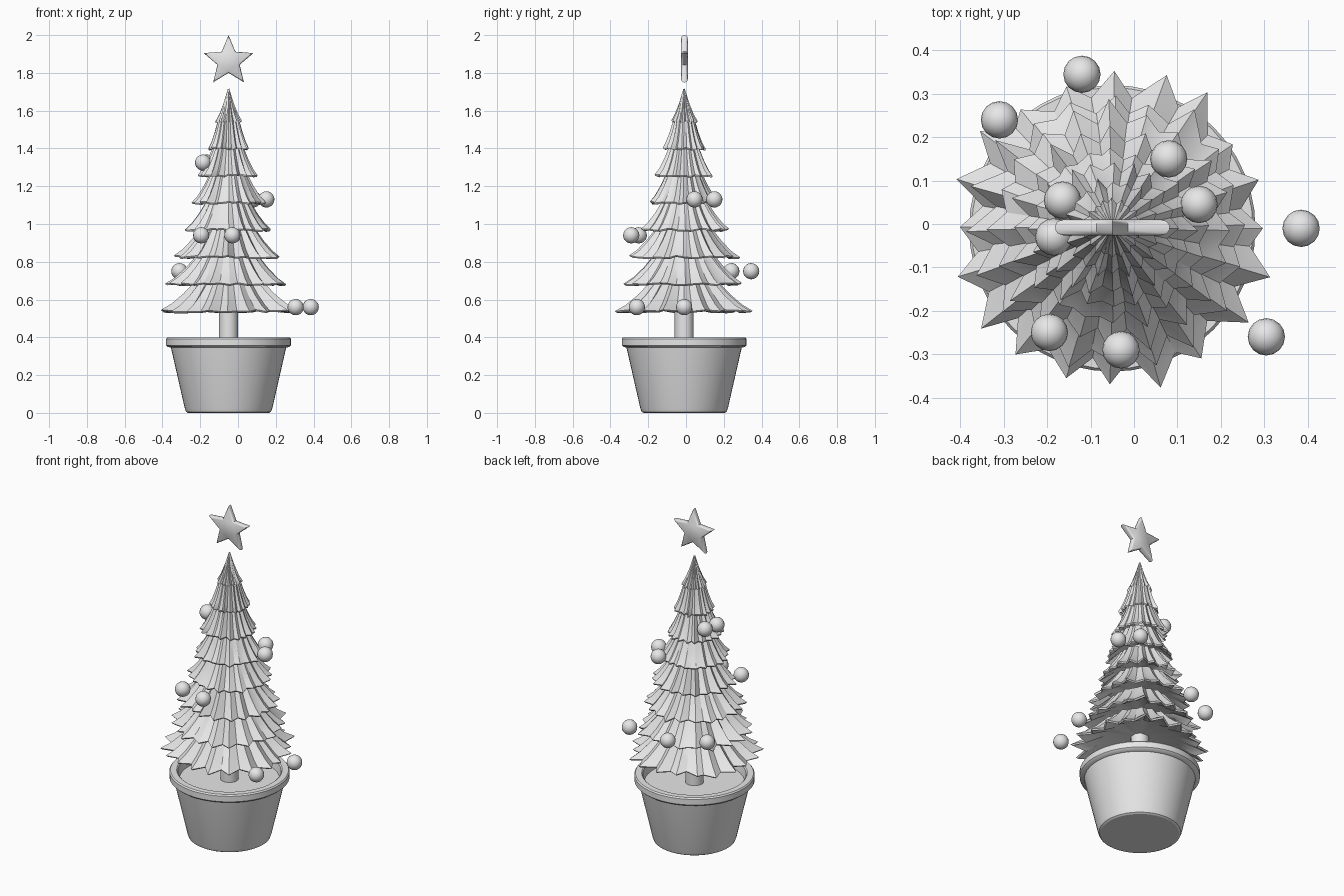
import bpy, bmesh, math, random
from mathutils import Matrix, Vector

if "Cube" in bpy.data.objects:
    bpy.data.objects.remove(bpy.data.objects["Cube"])
random.seed(4)
CX, CY = -0.05, -0.01

grey = bpy.data.materials.new("plain grey")
grey.use_nodes = True
grey.diffuse_color = (0.8, 0.8, 0.8, 1)
grey.node_tree.nodes["Principled BSDF"].inputs["Base Color"].default_value = (0.8, 0.8, 0.8, 1)


def finish(name, bm, location, angle=30):
    bmesh.ops.recalc_face_normals(bm, faces=bm.faces)
    mesh = bpy.data.meshes.new(name)
    bm.to_mesh(mesh)
    bm.free()
    mesh.materials.append(grey)
    obj = bpy.data.objects.new(name, mesh)
    bpy.context.collection.objects.link(obj)
    obj.location = location
    bpy.ops.object.select_all(action='DESELECT')
    obj.select_set(True)
    bpy.context.view_layer.objects.active = obj
    bpy.ops.object.shade_smooth_by_angle(angle=math.radians(angle))
    return obj


def skin(bm, rings):
    """Join rings of points with quads and close both ends."""
    loops = [[bm.verts.new(p) for p in ring] for ring in rings]
    for a, b in zip(loops, loops[1:]):
        for i in range(len(a)):
            j = (i + 1) % len(a)
            bm.faces.new((a[i], a[j], b[j], b[i]))
    bm.faces.new(loops[0])
    bm.faces.new(loops[-1])


def lathe(name, profile, sides):
    bm = bmesh.new()
    turn = [2 * math.pi * i / sides for i in range(sides)]
    skin(bm, [[(r * math.cos(a), r * math.sin(a), z) for a in turn] for r, z in profile])
    return finish(name, bm, (CX, CY, 0))


# Pot with rolled rim and soil, then the trunk
lathe("pot", [(0.215, 0), (0.225, 0.006), (0.232, 0.025), (0.305, 0.345), (0.322, 0.35),
              (0.33, 0.358), (0.33, 0.392), (0.324, 0.4), (0.29, 0.4), (0.283, 0.394),
              (0.275, 0.345)], 48)
lathe("trunk", [(0.05, 0.33), (0.05, 0.75), (0.025, 1.4)], 24)


# Pleated skirts of foliage, each tucked under the one above
def foliage(name, radius, z, neck, height, points=20):
    count = points * 2
    reach = [random.uniform(0.9, 1.04) if i % 2 == 0 else random.uniform(0.8, 0.87)
             for i in range(count)]
    sway = [random.uniform(-0.03, 0.03) for i in range(count)]
    lift = [random.uniform(0, 0.012) for i in range(count)]

    def ring(r, h, pleat):
        pts = []
        for i in range(count):
            a = 2 * math.pi * i / count + sway[i] * pleat
            rr = r * (1 + (reach[i] - 1) * pleat)
            pts.append((rr * math.cos(a), rr * math.sin(a), h + lift[i] * pleat))
        return pts

    span = radius - neck
    rings = [ring(neck * 0.45 + 0.002, height * 1.12 if neck > 0.01 else height, 0.6)]
    for t, drop in ((0, 0), (0.35, 0.44), (0.7, 0.79), (1, 1)):
        rings.append(ring(neck + span * t, height * (1 - drop), 0.6 + 0.4 * t))
    # underside
    rings.append(ring(radius * 0.97, -0.008, 1))
    rings.append(ring(radius * 0.62, height * 0.3, 0.7))
    rings.append(ring(radius * 0.12, height * 0.45, 0.3))
    bm = bmesh.new()
    skin(bm, rings)
    finish(name, bm, (CX, CY, z))


radii = (0.372, 0.328, 0.287, 0.237, 0.197, 0.16, 0.115, 0.07)
for k, radius in enumerate(radii):
    last = k == len(radii) - 1
    foliage("foliage_%d" % (k + 1), radius, 0.535 + 0.1435 * k,
            0.004 if last else radius * 0.5, 0.17 if last else 0.155)

# Baubles
for k, (x, y, z) in enumerate([(0.385, -0.01, 0.56), (0.305, -0.26, 0.56),
                               (-0.12, 0.345, 0.75), (-0.31, 0.24, 0.75),
                               (-0.03, -0.29, 0.94), (-0.195, -0.25, 0.94),
                               (0.08, 0.15, 1.13), (0.15, 0.045, 1.13),
                               (-0.165, 0.055, 1.325), (-0.185, -0.03, 1.325)]):
    bm = bmesh.new()
    bmesh.ops.create_uvsphere(bm, u_segments=16, v_segments=10, radius=0.043)
    finish("bauble_%d" % (k + 1), bm, (x, y, z), 60)

# Floating star with rounded edges
outline = []
for i in range(10):
    a = math.pi / 2 + i * math.pi / 5
    r = 0.062 if i % 2 else 0.138
    outline.append((r * math.cos(a), r * math.sin(a)))
layers = [(0.86, -0.018), (0.96, -0.014), (1, -0.006), (1, 0.006), (0.96, 0.014), (0.86, 0.018)]
bm = bmesh.new()
skin(bm, [[(x * s, y, z * s) for x, z in outline] for s, y in layers])
finish("star", bm, (CX, -0.008, 1.862), 50)
